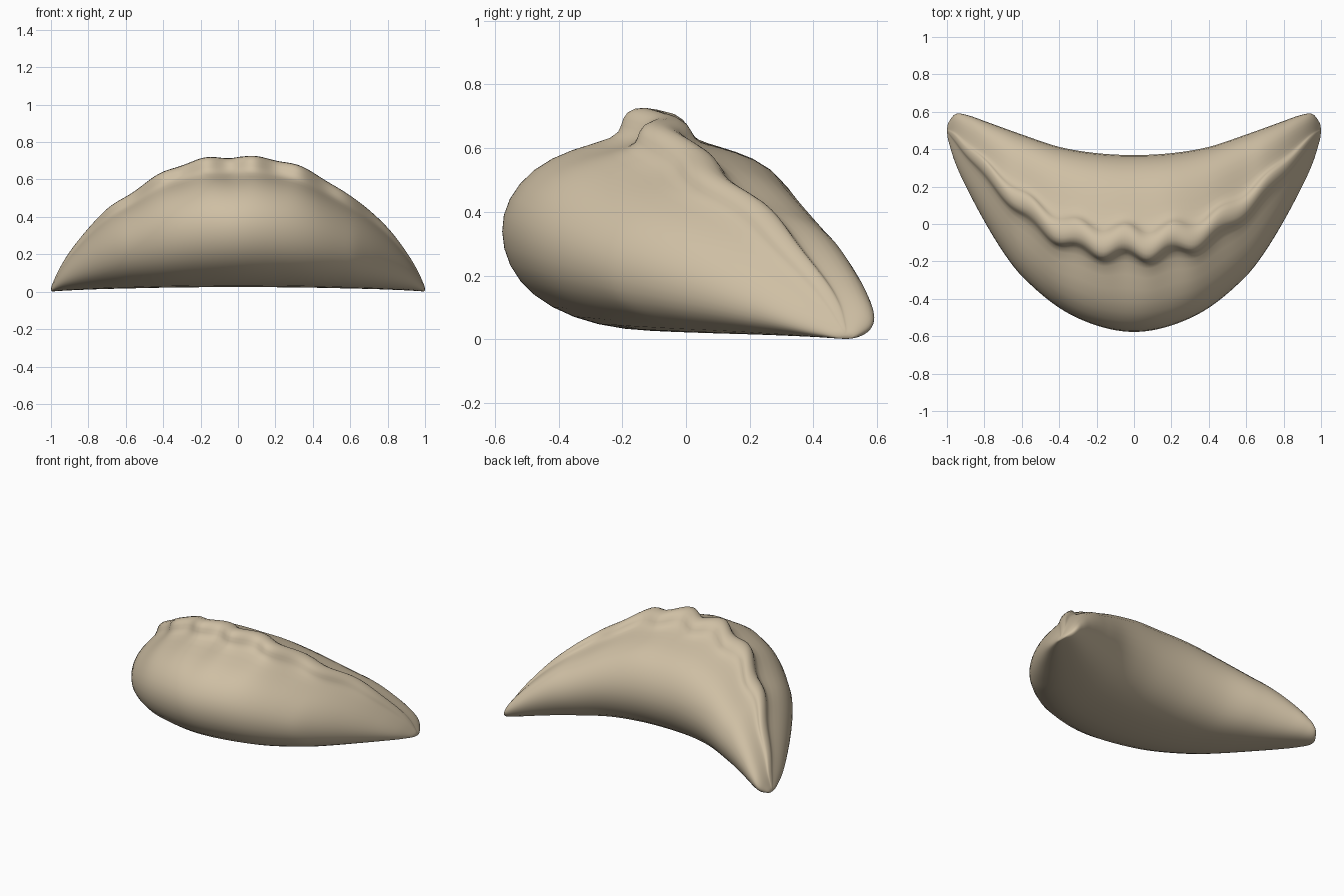
import bpy, bmesh, math

if "Cube" in bpy.data.objects:
    bpy.data.objects.remove(bpy.data.objects["Cube"])

# Middle cross-section (y, z, pleat weight), from the crest down the front, under, and up the back
SECTION = [(-.10, .728, 1), (-.165, .712, 1), (-.18, .665, .9), (-.205, .628, .55), (-.36, .598, .2),
           (-.49, .538, .05), (-.57, .44, 0), (-.592, .34, 0), (-.567, .23, 0), (-.49, .135, 0),
           (-.36, .065, 0), (-.2, .028, 0), (0, .022, 0), (.16, .03, 0), (.28, .09, 0),
           (.355, .2, 0), (.38, .31, 0), (.355, .43, 0), (.27, .545, 0), (.15, .593, .1),
           (.05, .618, .4), (-.015, .645, .8), (-.03, .70, 1)]
YF, YB, YC, ZC = -.592, .38, -.10, .728

# Outlines along the length: |x|, front y, back y, crest y, crest z
STATIONS = [(0, -.585, .377, -.10, .728), (.2, -.55, .387, -.085, .715), (.4, -.455, .42, -.03, .645),
            (.6, -.285, .485, .11, .515), (.7, -.155, .52, .20, .445), (.8, .01, .555, .30, .345),
            (.9, .20, .588, .40, .215), (.96, .335, .588, .465, .115), (1, .47, .53, .50, .025)]


def outline(x):
    """Smooth interpolation of the station table."""
    x = min(abs(x), 1)
    mirrored = [(-s[0],) + s[1:] for s in STATIONS[1:2]] + STATIONS
    i = max(k for k in range(1, len(mirrored) - 1) if mirrored[k][0] <= x)
    a, b = mirrored[i], mirrored[i + 1]
    p, n = mirrored[i - 1], mirrored[min(i + 2, len(mirrored) - 1)]
    h = b[0] - a[0]
    t = (x - a[0]) / h
    out = []
    for k in range(1, 5):
        m0 = (b[k] - p[k]) / (b[0] - p[0]) * h
        m1 = (n[k] - a[k]) / (n[0] - a[0]) * h
        out.append((2*t**3 - 3*t*t + 1) * a[k] + (t**3 - 2*t*t + t) * m0
                   + (3*t*t - 2*t**3) * b[k] + (t**3 - t*t) * m1)
    return out


# Dumpling body with the pleated seam, lofted along x
bm = bmesh.new()
rings = []
N = 80
for i in range(N + 1):
    x = math.sin(1.25 * (2 * i / N - 1)) / math.sin(1.25)
    yf, yb, yc, zc = outline(x)
    fade = max(0, 1 - abs(x) / .95) ** .7
    wave = math.cos(2 * math.pi * (x - .08) / .255)
    ring = []
    for y, z, w in SECTION:
        if y < YC:
            py = yc + (y - YC) / (YF - YC) * (yf - yc)
        else:
            py = yc + (y - YC) / (YB - YC) * (yb - yc)
        py -= .036 * wave * w * fade
        pz = z * zc / ZC + .008 * wave * w * fade * (abs(x) > .001)
        ring.append(bm.verts.new((x, py, pz)))
    rings.append(ring)
for a, b in zip(rings, rings[1:]):
    for j in range(len(a)):
        k = (j + 1) % len(a)
        bm.faces.new((a[j], a[k], b[k], b[j]))
bm.faces.new(rings[0])
bm.faces.new(rings[-1][::-1])
bmesh.ops.recalc_face_normals(bm, faces=bm.faces)
mesh = bpy.data.meshes.new("dumpling")
bm.to_mesh(mesh)
bm.free()
dumpling = bpy.data.objects.new("dumpling", mesh)
bpy.context.collection.objects.link(dumpling)
for poly in mesh.polygons:
    poly.use_smooth = True
sub = dumpling.modifiers.new("smooth", 'SUBSURF')
sub.levels = sub.render_levels = 1

# Warm dough colour
dough = bpy.data.materials.new("dough")
dough.diffuse_color = (.62, .52, .37, 1)
dough.use_nodes = True
dough.node_tree.nodes["Principled BSDF"].inputs["Base Color"].default_value = dough.diffuse_color
mesh.materials.append(dough)
